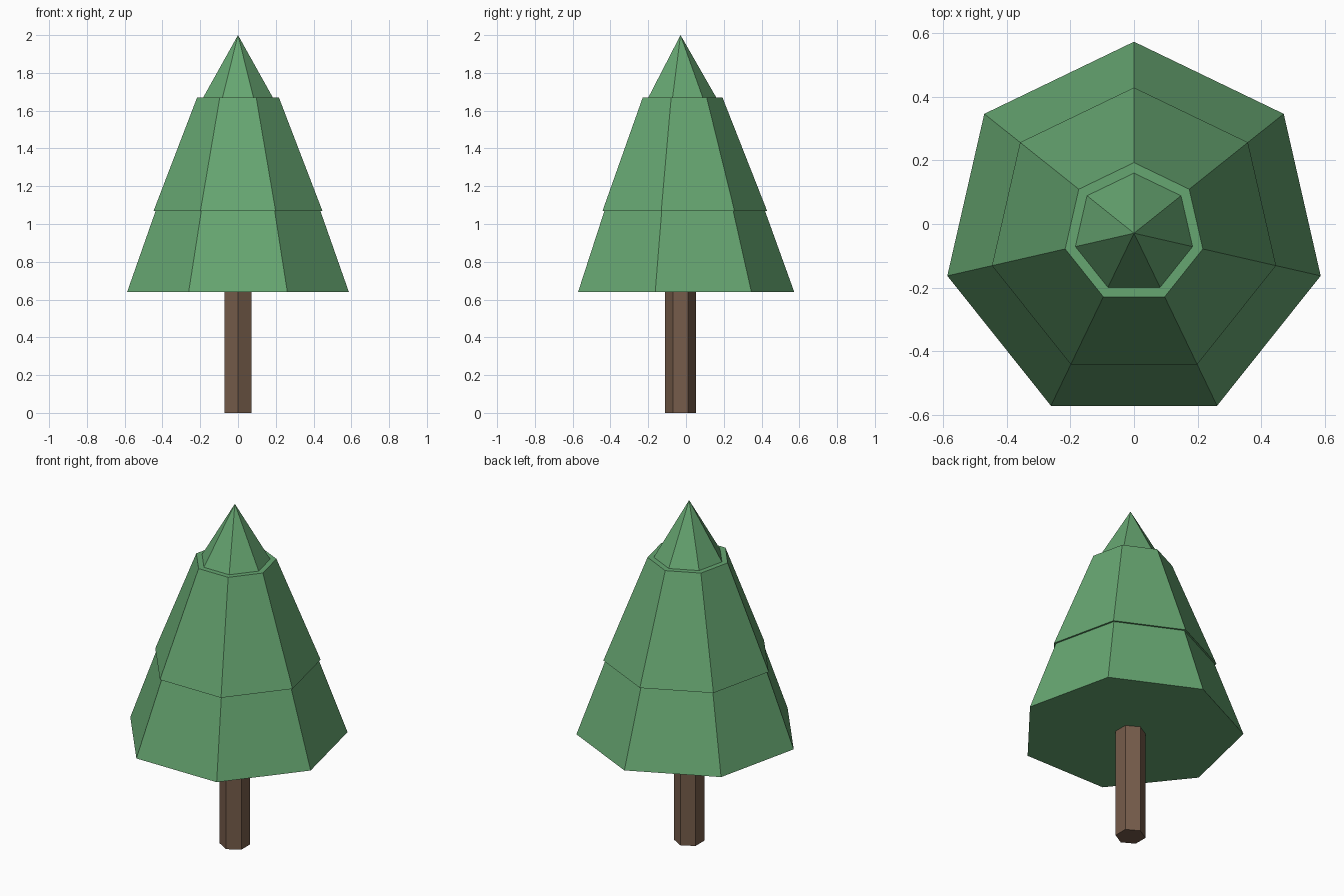
import bpy, bmesh
from math import sin, cos, tau

cube = bpy.data.objects.get("Cube")
if cube:
    bpy.data.objects.remove(cube, do_unlink=True)

CENTRE_Y = -0.029


def make_material(name, rgb):
    mat = bpy.data.materials.new(name)
    mat.use_nodes = True
    mat.diffuse_color = (*rgb, 1)
    mat.node_tree.nodes["Principled BSDF"].inputs["Base Color"].default_value = (*rgb, 1)
    return mat


def tapered_prism(name, sides, z0, r0, z1, r1, mat):
    """Flat-faced prism with a corner towards +y; r1 = 0 gives a point."""
    bm = bmesh.new()

    def ring(r, z):
        angles = [tau * i / sides for i in range(sides)]
        return [bm.verts.new((-r * sin(a), r * cos(a), z)) for a in angles]

    low = ring(r0, z0)
    bm.faces.new(low[::-1])
    high = ring(r1, z1) if r1 else [bm.verts.new((0, 0, z1))] * sides
    for i in range(sides):
        j = (i + 1) % sides
        corners = [low[i], low[j], high[j]]
        if r1:
            corners.append(high[i])
        bm.faces.new(corners)
    if r1:
        bm.faces.new(high)
    bmesh.ops.recalc_face_normals(bm, faces=bm.faces)
    mesh = bpy.data.meshes.new(name)
    bm.to_mesh(mesh)
    bm.free()
    mesh.materials.append(mat)
    obj = bpy.data.objects.new(name, mesh)
    obj.location.y = CENTRE_Y
    bpy.context.collection.objects.link(obj)
    return obj


green = make_material("needle green", (0.133, 0.38, 0.165))
brown = make_material("bark brown", (0.18, 0.107, 0.069))

# Trunk
tapered_prism("trunk", 6, 0, 0.081, 0.64, 0.081, brown)

# Foliage tiers, each slightly overhanging or set back from the next
tapered_prism("lower_foliage", 7, 0.64, 0.602, 1.07, 0.447, green)
tapered_prism("middle_foliage", 7, 1.07, 0.458, 1.67, 0.222, green)
tapered_prism("top_foliage", 7, 1.67, 0.189, 2.0, 0, green)
